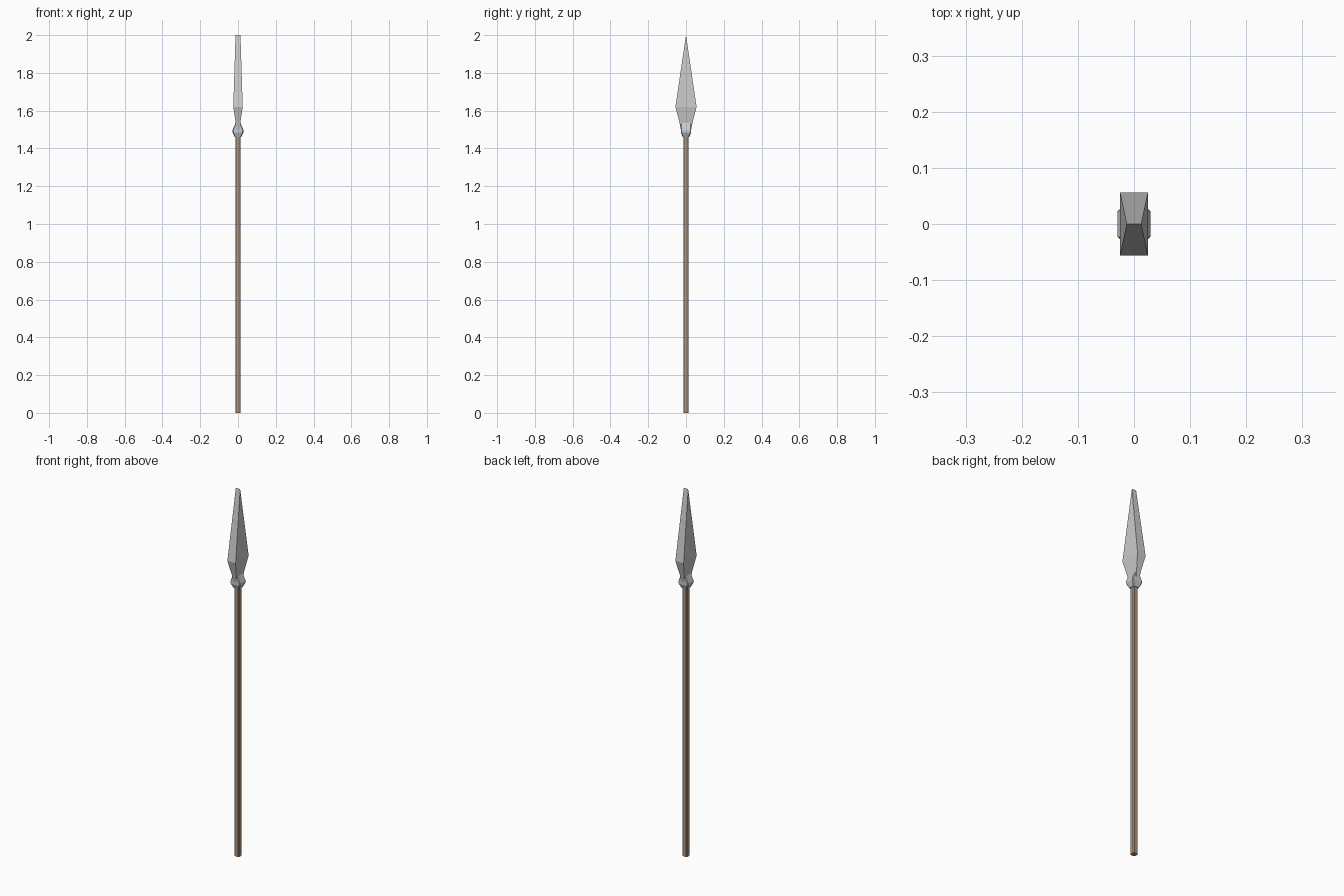
import bpy, bmesh

if "Cube" in bpy.data.objects:
    bpy.data.objects.remove(bpy.data.objects["Cube"])


def section(hx, hy, c):
    """Rectangle outline, with cut corners when c > 0."""
    if c == 0:
        return [(-hx, -hy), (hx, -hy), (hx, hy), (-hx, hy)]
    return [(-hx + c, -hy), (hx - c, -hy), (hx, -hy + c), (hx, hy - c),
            (hx - c, hy), (-hx + c, hy), (-hx, hy - c), (-hx, -hy + c)]


def loft(name, rings, color=None):
    """Skin a stack of (z, half x, half y, corner cut) sections."""
    bm = bmesh.new()
    loops = [[bm.verts.new((x, y, z)) for x, y in section(hx, hy, c)]
             for z, hx, hy, c in rings]
    n = len(loops[0])
    for a, b in zip(loops, loops[1:]):
        for i in range(n):
            j = (i + 1) % n
            bm.faces.new((a[i], a[j], b[j], b[i]))
    bm.faces.new(loops[0][::-1])
    bm.faces.new(loops[-1])
    # Collapse sections that close to an edge
    bmesh.ops.remove_doubles(bm, verts=bm.verts, dist=0.0005)
    bmesh.ops.recalc_face_normals(bm, faces=bm.faces)
    mesh = bpy.data.meshes.new(name)
    bm.to_mesh(mesh)
    bm.free()
    obj = bpy.data.objects.new(name, mesh)
    bpy.context.collection.objects.link(obj)
    if color:
        mat = bpy.data.materials.new(name + "_color")
        mat.diffuse_color = color
        mat.use_nodes = True
        mat.node_tree.nodes["Principled BSDF"].inputs["Base Color"].default_value = mat.diffuse_color
        mesh.materials.append(mat)
    return obj


# Wooden shaft
loft("shaft", [(0, 0.014, 0.014, 0.004), (1.47, 0.014, 0.014, 0.004)],
     (0.42, 0.29, 0.2, 1))

# Flared metal collar
loft("collar", [(1.46, 0.017, 0.017, 0.004), (1.485, 0.029, 0.027, 0.004),
                (1.498, 0.029, 0.027, 0.004), (1.535, 0.013, 0.027, 0.004)])

# Blade closing to a chisel edge at the top
loft("blade", [(1.495, 0.009, 0.026, 0), (1.54, 0.013, 0.035, 0),
               (1.62, 0.025, 0.056, 0), (2.0, 0.013, 0.0, 0)])
